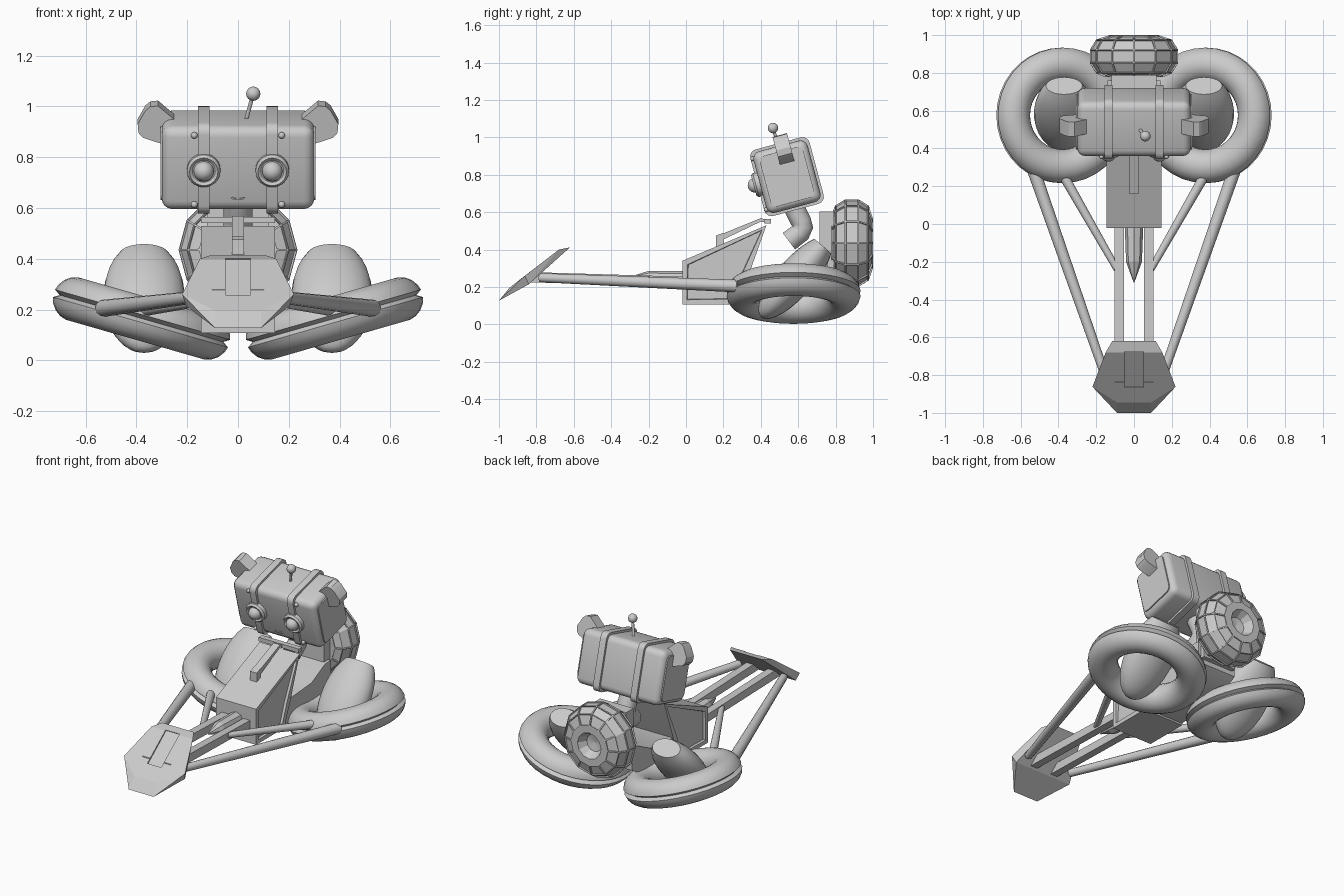
import bpy, bmesh
from math import radians, sin, cos, pi
from mathutils import Matrix, Vector

if "Cube" in bpy.data.objects:
    bpy.data.objects.remove(bpy.data.objects["Cube"])

T, R = Matrix.Translation, Matrix.Rotation
I = Matrix.Identity(4)


def finish(name, bm, M=I, smooth=True):
    bmesh.ops.remove_doubles(bm, verts=bm.verts, dist=1e-5)
    bmesh.ops.transform(bm, matrix=M, verts=bm.verts)
    bmesh.ops.recalc_face_normals(bm, faces=bm.faces)
    me = bpy.data.meshes.new(name)
    bm.to_mesh(me)
    bm.free()
    ob = bpy.data.objects.new(name, me)
    bpy.context.collection.objects.link(ob)
    if smooth:
        bpy.ops.object.select_all(action='DESELECT')
        ob.select_set(True)
        bpy.context.view_layer.objects.active = ob
        bpy.ops.object.shade_smooth_by_angle(angle=radians(32))
    return ob


def prism(name, pts, lo, hi, axis='x', M=I, bevel=0, inset=0):
    bm = bmesh.new()
    pos = lambda t, a, b: (t, a, b) if axis == 'x' else (a, t, b)
    A = [bm.verts.new(pos(lo, *p)) for p in pts]
    B = [bm.verts.new(pos(hi, *p)) for p in pts]
    caps = [bm.faces.new(A), bm.faces.new(B)]
    for i in range(len(pts)):
        j = (i + 1) % len(pts)
        bm.faces.new((A[i], A[j], B[j], B[i]))
    bmesh.ops.recalc_face_normals(bm, faces=bm.faces)
    if inset:
        bmesh.ops.inset_individual(bm, faces=caps, thickness=inset)
        bmesh.ops.inset_individual(bm, faces=caps, thickness=0.004, depth=-0.015)
    if bevel:
        bmesh.ops.bevel(bm, geom=bm.edges[:], offset=bevel, segments=4, profile=0.5, affect='EDGES')
    return finish(name, bm, M)


def rect(a, b):
    return [(-a, -b), (a, -b), (a, b), (-a, b)]


def round_rect(a, b, r, n=4):
    return [(sx * (a - r) + r * cos(t), sz * (b - r) + r * sin(t))
            for k, (sx, sz) in enumerate([(1, 1), (-1, 1), (-1, -1), (1, -1)])
            for t in [(k + i / n) * pi / 2 for i in range(n + 1)]]


def rod(name, p, q, r1, r2=None, n=12):
    p, q = Vector(p), Vector(q)
    bm = bmesh.new()
    bmesh.ops.create_cone(bm, cap_ends=True, segments=n, radius1=r1,
                          radius2=r1 if r2 is None else r2, depth=(q - p).length)
    rot = (q - p).to_track_quat('Z', 'Y').to_matrix().to_4x4()
    return finish(name, bm, T((p + q) / 2) @ rot)


def ball(name, M, r):
    bm = bmesh.new()
    bmesh.ops.create_uvsphere(bm, u_segments=20, v_segments=12, radius=r)
    return finish(name, bm, M)


def lathe(prof, n, closed=False):
    bm = bmesh.new()
    rings = [[bm.verts.new((r * cos(2 * pi * k / n), r * sin(2 * pi * k / n), h))
              for k in range(n)] for r, h in prof]
    for i in range(len(prof) - (not closed)):
        a, b = rings[i], rings[(i + 1) % len(prof)]
        for k in range(n):
            bm.faces.new((a[k], a[(k + 1) % n], b[(k + 1) % n], b[k]))
    bmesh.ops.remove_doubles(bm, verts=bm.verts, dist=1e-5)
    bmesh.ops.recalc_face_normals(bm, faces=bm.faces)
    return bm


# Head: nodding rounded box with two straps
D, H = 0.15, 0.17
HM = T((0, 0.54, 0.79)) @ R(radians(15), 4, 'X')
prism("head", rect(D, H), -0.3, 0.3, 'x', HM, bevel=0.04)
for s in (1, -1):
    prism("head_strap", round_rect(D + 0.014, H + 0.014, 0.04), s * 0.135 - 0.022, s * 0.135 + 0.022, 'x', HM)
    prism("head_side_panel", round_rect(D - 0.03, H - 0.03, 0.03), s * 0.29, s * 0.306, 'x', HM)
    ear = [(.27, .06), (.375, .095), (.392, .115), (.395, .15), (.365, .205), (.345, .222), (.315, .225), (.24, .16)]
    prism("ear", [(s * x, z) for x, z in ear], -0.02, 0.06, 'y', HM)
    # Eyes and rivets
    face = HM @ T((s * 0.135, -D, 0)) @ R(radians(90), 4, 'X')
    finish("eye_ring", lathe([(0, 0), (.066, 0), (.066, .022), (.056, .034), (.045, .026), (0, .026)], 24), face)
    ball("eye", face @ T((0, 0, 0.026)), 0.04)
    for z in (0.14, -0.142):
        ball("rivet", HM @ T((s * 0.172, -D - 0.002, z)), 0.013)

# Mouth: small smile
arc = [radians(210 + 12 * i) for i in range(11)]
smile = [(.033 * cos(t), -.107 + .016 * sin(t)) for t in arc] + \
        [(.026 * cos(t), -.107 + .010 * sin(t)) for t in reversed(arc)]
prism("mouth", smile, -D - 0.006, -D + 0.01, 'y', HM)

# Antenna
rod("antenna_stem", (0.03, 0.5, 0.94), (0.06, 0.465, 1.05), 0.008)
ball("antenna_tip", T((0.06, 0.465, 1.05)), 0.028)

# Bent neck
cu = bpy.data.curves.new("neck", 'CURVE')
cu.dimensions = '3D'
cu.bevel_depth = 0.058
cu.bevel_resolution = 3
cu.use_fill_caps = True
sp = cu.splines.new('POLY')
path = [(.57, .64), (.615, .55), (.625, .52), (.61, .49), (.55, .445)]
sp.points.add(len(path) - 1)
for p, (y, z) in zip(sp.points, path):
    p.co = (0, y, z, 1)
bpy.context.collection.objects.link(bpy.data.objects.new("neck", cu))

# Hull with recessed sides, seat and backrest
prism("hull", [(-.02, .107), (-.02, .34), (.43, .53), (.33, .25), (.27, .107)], -.145, .145, inset=0.035)
prism("seat", [(.25, .115), (.3, .27), (.56, .29), (.70, .36), (.76, .36), (.76, .22), (.6, .13)], -.14, .14)
prism("backrest", [(.715, .25), (.715, .605), (.79, .605), (.79, .25)], -.12, .12)

# Steering handle above the hull
prism("handle_stem", [(.17, .44), (.17, .475), (.40, .568), (.45, .555), (.45, .54), (.40, .55)], -.024, .024)
prism("handle_block", [(.16, .41), (.16, .475), (.2, .49), (.2, .42)], -.024, .024)
prism("handle_bar", [(.42, .54), (.42, .565), (.455, .565), (.455, .54)], -.145, .145)

# Rear turbine with grooved facets
bm = lathe([(0, -.1), (.15, -.11), (.2, -.09), (.234, -.035), (.234, .035), (.2, .09),
            (.13, .113), (.085, .113), (.055, .06), (0, .05)], 12)
outer = [f for f in bm.faces if f.calc_center_median().xy.length > 0.12]
bmesh.ops.inset_individual(bm, faces=outer, thickness=0.006)
bmesh.ops.inset_individual(bm, faces=outer, thickness=0.001, depth=-0.008)
finish("turbine", bm, T((0, 0.887, 0.435)) @ R(radians(-90), 4, 'X'), smooth=False)

# Ring section: round tube with a groove on the outer rim
sec = [(.335, 0)] + [(.27 + .09 * cos(radians(a)), .088 * sin(radians(a)))
                     for a in [10, 25] + list(range(45, 316, 18)) + [335, 350]]
for s in (1, -1):
    finish("hover_ring", lathe(sec, 36, True), T((s * .38, .575, .165)) @ R(radians(-16 * s), 4, 'Y'))
    # Pod in the ring, nose down, cut-off tail
    pm = T((s * .37, .585, .25)) @ R(radians(-41), 4, 'X') @ Matrix.Diagonal((.16, .10, .28, 1))
    prof = [(sin(t), -cos(t)) for t in [radians(i * 143 / 12) for i in range(13)]] + [(0, .8)]
    finish("pod", lathe(prof, 24), pm)
    # Struts and twin beams
    rod("outer_strut", (s * .53, .28, .205), (s * .16, -.78, .25), .034, .024)
    rod("inner_strut", (s * .37, .25, .2), (s * .09, -.24, .24), .026, .018)
    prism("beam", [(-.84, .225), (-.84, .28), (0, .255), (0, .205)], s * .077 - .025, s * .077 + .025)

# Spike between the beams
rod("spike_body", (0, 0.02, .235), (0, -.2, .245), .05, .042, 8)
rod("spike_tip", (0, -.2, .245), (0, -.31, .25), .042, .002, 8)

# Front plate: wedge-shaped hexagon with a slot
bm = bmesh.new()
for x, y, z in [(.15, -.68, .40), (.22, -.862, .26), (.09, -.945, .195),
                (.115, -.62, .412), (.205, -.84, .215), (.09, -1, .127)]:
    for s in (1, -1):
        bm.verts.new((s * x, y, z))
bmesh.ops.convex_hull(bm, input=bm.verts)
bmesh.ops.dissolve_limit(bm, angle_limit=radians(4), verts=bm.verts, edges=bm.edges)
plate = finish("front_plate", bm, smooth=False)
cut = prism("slot_cutter", rect(.12, .012), -.05, .05, 'x', T((0, -.772, .333)) @ R(radians(38), 4, 'X'))
cut.hide_render = True
cut.hide_viewport = True
mod = plate.modifiers.new("slot", 'BOOLEAN')
mod.operation = 'DIFFERENCE'
mod.object = cut
